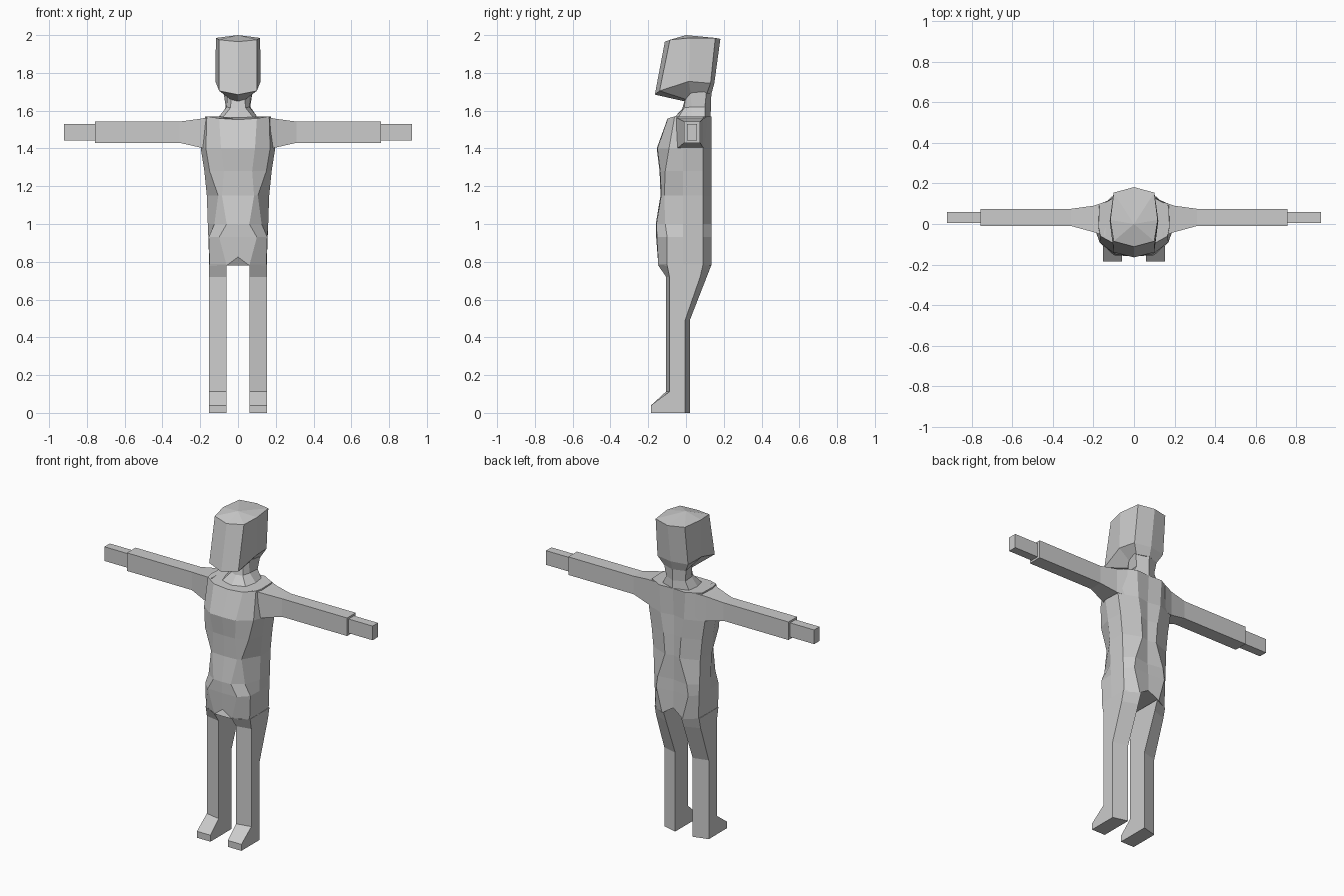
import bpy, bmesh

grey = bpy.data.materials.new("plain grey")
grey.diffuse_color = (0.6, 0.6, 0.6, 1)


def finish(name, bm):
    bmesh.ops.recalc_face_normals(bm, faces=bm.faces)
    me = bpy.data.meshes.new(name)
    bm.to_mesh(me)
    bm.free()
    me.materials.append(grey)
    ob = bpy.data.objects.new(name, me)
    bpy.context.collection.objects.link(ob)
    return ob


def loft(name, rings, apex=None, sx=1):
    """Skin closed rings; close the ends with a cap or a fan to an apex."""
    bm = bmesh.new()
    loops = [[bm.verts.new((x * sx, y, z)) for x, y, z in r] for r in rings]
    n = len(loops[0])
    for a, b in zip(loops, loops[1:]):
        for i in range(n):
            j = (i + 1) % n
            bm.faces.new((a[i], a[j], b[j], b[i]))
    bm.faces.new(loops[0])
    if apex:
        tip = bm.verts.new(apex)
        for i in range(n):
            bm.faces.new((loops[-1][i], loops[-1][(i + 1) % n], tip))
    else:
        bm.faces.new(loops[-1])
    return finish(name, bm)


def whole(half):
    """Complete a half ring running from front centre to back centre."""
    return half + [(-x, y, z) for x, y, z in half[-2:0:-1]]


# Torso: z, front y, inner front x, front corner x/y, side x, back corner x, spine y
rows = [
    (0.78, -0.15, 0.06, 0.15, -0.10, 0.152, 0.07, 0.125),
    (0.93, -0.158, 0.10, 0.155, -0.10, 0.157, 0.11, 0.125),
    (1.00, -0.16, 0.06, 0.125, -0.11, 0.16, 0.10, 0.12),
    (1.15, -0.135, 0.085, 0.105, -0.115, 0.165, 0.05, 0.12),
    (1.28, -0.14, 0.075, 0.15, -0.11, 0.178, 0.06, 0.12),
    (1.40, -0.155, 0.09, 0.17, -0.09, 0.197, 0.08, 0.12),
    (1.57, -0.10, 0.10, 0.165, -0.06, 0.175, 0.09, 0.13),
]
rings = []
for k, (z, yf, xi, xc, yc, xs, xb, yb) in enumerate(rows):
    crotch = 0.045 if k == 0 else 0
    dip = 0.018 if k == len(rows) - 1 else 0
    rings.append(whole([
        (0, yf, z + crotch - dip), (xi, yf + 0.004, z - dip * 0.6), (xc, yc, z),
        (xs, -0.015, z), (xs - 0.004, 0.09, z), (xb, 0.135, z), (0, yb, z + crotch)]))
loft("torso", rings)

# Neck
loft("neck", [
    whole([(0, -0.065, 1.56), (0.08, -0.04, 1.565), (0.10, 0.03, 1.57), (0.09, 0.10, 1.57), (0, 0.13, 1.57)]),
    whole([(0, -0.02, 1.61), (0.04, -0.01, 1.615), (0.06, 0.03, 1.62), (0.065, 0.10, 1.62), (0, 0.132, 1.62)]),
    whole([(0, 0.0, 1.67), (0.035, 0.0, 1.68), (0.055, 0.02, 1.72), (0.08, 0.11, 1.72), (0, 0.135, 1.72)])])

# Head: jaw underside, jaw line, brow, crown
loft("head", [
    whole([(0, -0.01, 1.65), (0.04, 0.0, 1.66), (0.055, 0.025, 1.69), (0.075, 0.11, 1.69), (0, 0.135, 1.69)]),
    whole([(0, -0.165, 1.685), (0.10, -0.14, 1.705), (0.12, 0.015, 1.755), (0.105, 0.13, 1.745), (0, 0.15, 1.745)]),
    whole([(0, -0.112, 1.965), (0.10, -0.085, 1.975), (0.117, 0.02, 1.985), (0.10, 0.155, 1.985), (0, 0.182, 1.98)])],
    apex=(0, 0, 2.0))


def slab(x, y0, y1, z0, z1):
    return [(x, y0, z0), (x, y1, z0), (x, y1, z1), (x, y0, z1)]


def leg_ring(z, fi, fo, bi, bo, zb=None):
    zb = z if zb is None else zb
    return [(0.06, fi, z), (0.153, fo, z), (0.153, bo, zb), (0.06, bi, zb)]


for side, s in (("right", 1), ("left", -1)):
    # Arm flares into the shoulder
    loft(side + "_arm", [
        slab(0.14, -0.06, 0.11, 1.395, 1.568),
        slab(0.20, -0.04, 0.09, 1.405, 1.557),
        slab(0.31, -0.01, 0.075, 1.43, 1.542),
        slab(0.757, -0.01, 0.075, 1.43, 1.542)], sx=s)
    loft(side + "_hand", [
        slab(0.74, 0.005, 0.058, 1.442, 1.53),
        slab(0.922, 0.005, 0.058, 1.442, 1.53)], sx=s)
    # Leg with the foot wedge at the bottom
    loft(side + "_leg", [
        leg_ring(0, -0.185, -0.185, 0.02, -0.005),
        leg_ring(0.04, -0.185, -0.185, 0.02, -0.005),
        leg_ring(0.113, -0.105, -0.087, 0.02, -0.005),
        leg_ring(0.49, -0.105, -0.087, 0.02, -0.005),
        leg_ring(0.72, -0.105, -0.087, 0.11, 0.075),
        leg_ring(0.785, -0.15, -0.10, 0.135, 0.09)], sx=s)
